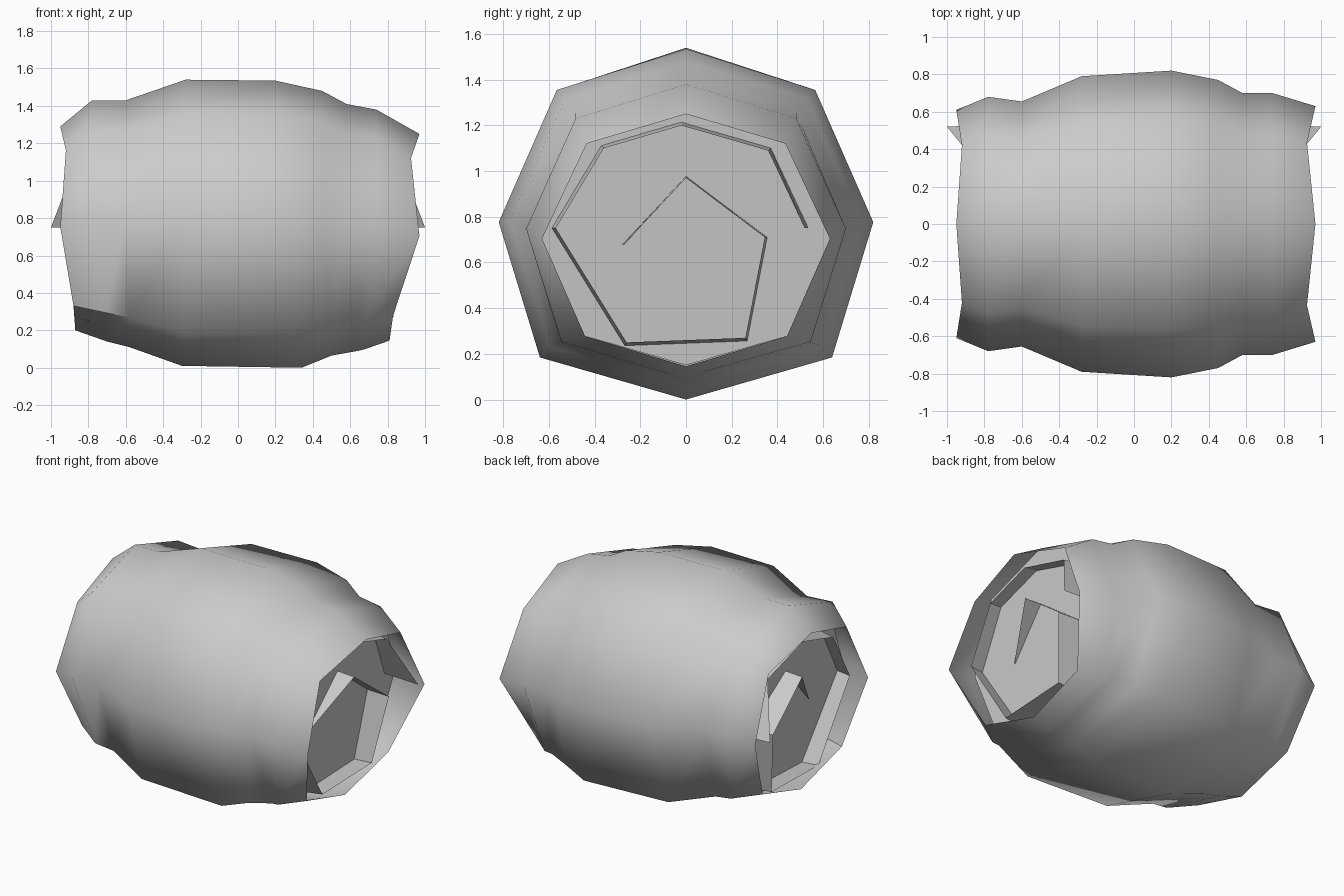
import bpy
import bmesh

cube = bpy.data.objects.get("Cube")
if cube:
    bpy.data.objects.remove(cube, do_unlink=True)

GREY = (0.6, 0.6, 0.6, 1.0)
grey = bpy.data.materials.new("plain_grey")
grey.use_nodes = True
grey.diffuse_color = GREY
grey.node_tree.nodes["Principled BSDF"].inputs["Base Color"].default_value = GREY

# Eight-sided section: width fraction, height fraction
SECTION = [(0, 1), (.69, .883), (1, .506), (.78, .12),
           (0, 0), (-.78, .12), (-1, .506), (-.69, .883)]

# Rings along the roll: x at top, x at bottom, top z, bottom z, half width
RINGS = [
    (-.95, -.87, 1.29, .20, .61),
    (-.78, -.70, 1.43, .14, .68),
    (-.60, -.58, 1.43, .11, .655),
    (-.28, -.30, 1.54, .01, .79),
    (.20, .34, 1.535, 0, .82),
    (.45, .50, 1.48, .065, .77),
    (.58, .64, 1.41, .09, .70),
    (.74, .68, 1.38, .10, .70),
    (.97, .81, 1.25, .145, .63),
]

# Wound sheet from outer end to centre: y, z, distance of its free edge along x
COIL = [(.52, .75, 1.0), (.36, 1.09, .87), (-.02, 1.2, .87), (-.36, 1.1, .86),
        (-.57, .75, .84), (-.26, .25, .82), (.26, .27, .83), (.345, .71, .90),
        (0, .97, .88), (-.27, .68, .74)]


def cap_x(z):
    # The recessed ends lean slightly inward toward the bottom
    return .67 + .085 * z


def section_yz(z_top, z_bottom, half, low=1):
    return [(w * half * (low if h == .12 else 1), z_bottom + (z_top - z_bottom) * h)
            for w, h in SECTION]


def ring_points(x_top, x_bottom, z_top, z_bottom, half, dent=0, low=1):
    points = []
    for (w, h), (y, z) in zip(SECTION, section_yz(z_top, z_bottom, half, low)):
        x = x_top if h > .4 else x_bottom + (x_top - x_bottom) * h
        if h > .8 and w:
            x -= dent
        points.append((x, y, z))
    return points


def make_object(name, build, smooth):
    bm = bmesh.new()
    build(bm)
    mesh = bpy.data.meshes.new(name)
    for face in bm.faces:
        face.smooth = smooth
    bm.to_mesh(mesh)
    bm.free()
    mesh.materials.append(grey)
    obj = bpy.data.objects.new(name, mesh)
    bpy.context.collection.objects.link(obj)
    return obj


# Bulging outer wrap, open at both ends
def build_wrap(bm):
    last = len(RINGS) - 1
    loops = []
    for i, ring in enumerate(RINGS):
        dent = .045 if i == last else -.03 if i == 0 else 0
        low = .9 if i in (0, last) else 1
        loops.append([bm.verts.new(p) for p in ring_points(*ring, dent, low)])
    for a, b in zip(loops, loops[1:]):
        for i in range(len(a)):
            j = (i + 1) % len(a)
            bm.faces.new((a[i], a[j], b[j], b[i]))
    bmesh.ops.recalc_face_normals(bm, faces=bm.faces)
    # Creased fold low on the front near the right end
    for a, b in zip(loops[:2], loops[1:3]):
        bm.edges.get((a[5], b[5])).smooth = False


make_object("outer_wrap", build_wrap, True)


# Recessed end and the coil of sheet standing out of it, on each side
for side, label in ((1, "left"), (-1, "right")):
    def build_cap(bm):
        outline = section_yz(1.34, .15, .66, .96)
        face = bm.faces.new([bm.verts.new((side * cap_x(z), y, z)) for y, z in outline])
        face.normal_update()
        if face.normal.x * side < 0:
            face.normal_flip()

    def build_coil(bm):
        base, edge = [], []
        for y, z, x in COIL:
            foot_z = .72 + (z - .72) * 1.03
            base.append(bm.verts.new((side * cap_x(foot_z), y * 1.03, foot_z)))
            edge.append(bm.verts.new((side * x, y, z)))
        for i in range(len(COIL) - 1):
            quad = [base[i], base[i + 1], edge[i + 1], edge[i]]
            bm.faces.new(quad if side < 0 else quad[::-1])

    make_object(label + "_end_cap", build_cap, False)
    make_object(label + "_coil", build_coil, False)
